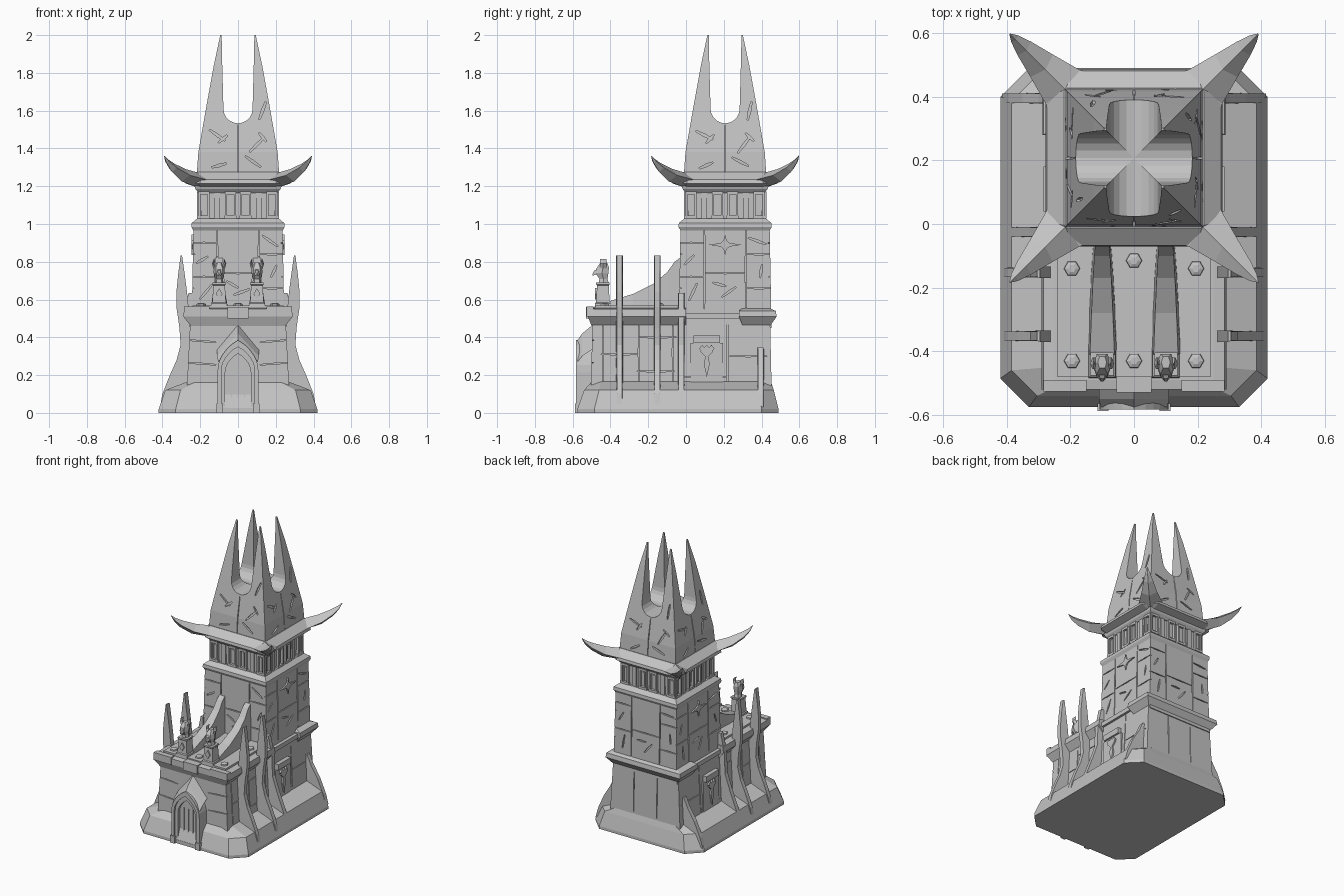
import bpy, bmesh, math
from mathutils import Matrix, Vector

old = bpy.data.objects.get("Cube")
if old:
    bpy.data.objects.remove(old, do_unlink=True)

stone = bpy.data.materials.new("grey stone")
stone.use_nodes = True
GREY = (0.55, 0.55, 0.55, 1)
stone.diffuse_color = GREY
stone.node_tree.nodes["Principled BSDF"].inputs["Base Color"].default_value = GREY

TOWER_Y = 0.207
QUARTERS = [Matrix.Translation((0, TOWER_Y, 0)) @ Matrix.Rotation(k * math.pi / 2, 4, 'Z') for k in range(4)]
I4 = Matrix()


def finish(name, bm):
    bmesh.ops.recalc_face_normals(bm, faces=bm.faces)
    me = bpy.data.meshes.new(name)
    bm.to_mesh(me)
    bm.free()
    me.materials.append(stone)
    ob = bpy.data.objects.new(name, me)
    bpy.context.collection.objects.link(ob)
    return ob


def add_loft(bm, rings, m=I4):
    """Skin a list of equal-length rings and cap both ends."""
    vs = [[bm.verts.new(m @ Vector(p)) for p in r] for r in rings]
    n = len(vs[0])
    for a, b in zip(vs, vs[1:]):
        for i in range(n):
            bm.faces.new((a[i], a[(i + 1) % n], b[(i + 1) % n], b[i]))
    bm.faces.new(vs[0][::-1])
    bm.faces.new(vs[-1])


def loft(name, rings, m=I4):
    bm = bmesh.new()
    add_loft(bm, rings, m)
    return finish(name, bm)


def rect(hx, y0, y1, z, c=0.0):
    """Horizontal rectangle ring, with cut corners if c is set."""
    if not c:
        return [(-hx, y0, z), (hx, y0, z), (hx, y1, z), (-hx, y1, z)]
    return [(-hx + c, y0, z), (hx - c, y0, z), (hx, y0 + c, z), (hx, y1 - c, z),
            (hx - c, y1, z), (-hx + c, y1, z), (-hx, y1 - c, z), (-hx, y0 + c, z)]


def square(r, z, c=0.0):
    return rect(r, -r, r, z, c)


def box(name, x0, x1, y0, y1, z0, z1, m=I4):
    return loft(name, [[(x0, y0, z), (x1, y0, z), (x1, y1, z), (x0, y1, z)] for z in (z0, z1)], m)


def blade(bm, u, z, length, angle, radius, width=0.006, m=I4):
    """Thin pointed chisel lying on a wall at a given distance from the axis."""
    c, s = math.cos(math.radians(angle)), math.sin(math.radians(angle))
    rings = []
    for d in (-0.01, 0.01):
        ring = []
        for a, b in ((-1, -.5), (0, -1), (1, -.5), (1, .5), (0, 1), (-1, .5)):
            a, b = a * length / 2, b * width / 2
            pu, pz = u + a * c - b * s, z + a * s + b * c
            ring.append((pu, -radius(pz) + d, pz))
        rings.append(ring)
    add_loft(bm, rings, m)


def carve(target, cutter):
    mod = target.modifiers.new("carve", 'BOOLEAN')
    mod.operation, mod.object, mod.solver = 'DIFFERENCE', cutter, 'EXACT'
    mod.use_self = True
    bpy.context.view_layer.objects.active = target
    bpy.ops.object.modifier_apply(modifier=mod.name)
    bpy.data.objects.remove(cutter, do_unlink=True)


# Sloping foundation
loft("foundation", [rect(.42, -.575, .49, 0, .09), rect(.42, -.575, .49, .02, .09),
                    rect(.385, -.54, .465, .12, .08), rect(.27, -.5, .45, .165, .05)])

# Lower keep with masonry seams
keep = loft("keep_walls", [rect(.275, -.505, .455, .05), rect(.252, -.495, .445, .5)])
bm = bmesh.new()
for s in (-1, 1):
    side = Matrix.Rotation(s * math.pi / 2, 4, 'Z')
    for u in (-.44, -.25, -.07, .22):
        blade(bm, s * u, .32, .36, 90, lambda z: .278 - z * .05, m=side)
    for u, z, w in ((-.35, .31, .2), (-.16, .22, .2), (.33, .3, .2), (.1, .19, .22), (-.15, .4, .2)):
        blade(bm, s * u, z, w, 0, lambda z: .278 - z * .05, m=side)
    for z in (.26, .38):
        blade(bm, s * .19, z, .15, 4 * s, lambda z: .505 - z * .02)
    blade(bm, s * .09, .32, .3, 90, lambda z: .455 - z * .02, m=Matrix.Rotation(math.pi, 4, 'Z'))
carve(keep, finish("seam_cutter", bm))

# Flared ledges and flat roof of the keep
loft("front_ledge", [rect(.25, -.5, 0, .46), rect(.29, -.52, 0, .51),
                     rect(.285, -.52, 0, .55), rect(.25, -.49, 0, .555)])
loft("back_ledge", [rect(.25, .3, .445, .46), rect(.288, .28, .48, .51),
                    rect(.285, .28, .475, .54), rect(.24, .3, .44, .555)])
box("keep_roof", -.24, .24, -.48, .02, .54, .568)
box("front_keystone", -.055, .055, -.53, -.48, .5, .56)
for s in (-1, 1):
    box("front_corner_block", *sorted((s * .15, s * .285)), -.527, -.49, .51, .562)
    box("side_band", *sorted((s * .24, s * .268)), -.02, .46, .5, .53)
for x, y in ((-.195, -.14), (0, -.115), (.195, -.14), (-.195, -.43), (0, -.43), (.195, -.43)):
    hexes = [[(x + r * math.cos(k * math.pi / 3), y + r * math.sin(k * math.pi / 3), z)
              for k in range(6)] for r, z in ((.027, .56), (.024, .577), (.012, .582))]
    loft("roof_bolt", hexes)

# Tower shaft with seams and cracks on every side
shaft = loft("tower_shaft", [square(.246, .45), square(.236, .98)], QUARTERS[0])
wall = lambda z: .246 - (z - .45) * .0189
bm = bmesh.new()
for k, m in enumerate(QUARTERS):
    for s in (-1, 1):
        blade(bm, s * .11, .76, .42, 90, wall, .008, m)
    for u, z, w in ((-.18, .72, .13), (.18, .66, .13), (-.18, .9, .13), (.18, .84, .13), (0, .74, .21)):
        blade(bm, u, z, w, 0, wall, .007, m)
    for u, z, w, a in ((.17, .91, .1, -35), (-.17, .64, .1, 50), (.02, .64, .09, 20),
                       (-.03, .68, .07, -30), (.19, .75, .07, 65), (-.19, .81, .07, 30)):
        blade(bm, u, z, w, a + 15 * k, wall, .012, m)
carve(shaft, finish("crack_cutter", bm))

# Cornices and window storey
loft("lower_cornice", [square(.236, .965), square(.247, .985), square(.245, 1.005), square(.215, 1.03)], QUARTERS[0])
loft("window_storey", [square(.2, 1.0), square(.203, 1.2)], QUARTERS[0])
loft("upper_cornice", [square(.208, 1.165), square(.225, 1.185), square(.235, 1.215)], QUARTERS[0])
for m in QUARTERS:
    for x in (-.18, -.04, .04, .18):
        # frame bars around a sunken pane, with a sill
        for a, b, z0, z1 in ((-.029, -.018, 1.035, 1.17), (.018, .029, 1.035, 1.17),
                             (-.029, .029, 1.157, 1.172), (-.032, .032, 1.03, 1.045)):
            box("window_frame", x + a, x + b, -.218, -.19, z0, z1, m=m)
        box("window_pane", x - .008, x + .008, -.207, -.19, 1.055, 1.145, m=m)
    box("window_pier", -.125, -.095, -.21, -.19, 1.02, 1.18, m=m)
    box("window_pier", .095, .125, -.21, -.19, 1.02, 1.18, m=m)

# Broad brim with upswept corner horns
loft("roof_brim", [square(.22, 1.195, .02), square(.278, 1.215, .075), square(.274, 1.235, .075),
                   square(.22, 1.275, .01)], QUARTERS[0])
HORN = ((.15, 1.225, .125, .03), (.225, 1.236, .075, .036), (.29, 1.258, .05, .033),
        (.345, 1.298, .03, .022), (.375, 1.332, .015, .011), (.39, 1.36, .002, .002))
diag = Matrix.Rotation(math.pi / 4, 4, 'Z')
for m in QUARTERS:
    rings = []
    for d, z, w, h in HORN:
        r = d * math.sqrt(2)
        rings.append([(r, -w, z), (r + h * .3, 0, z - h), (r, w, z), (r - h * .5, 0, z + h)])
    loft("brim_horn", rings, m @ diag)

# Crown: tapering spire split by two crossing rounded slots
crown = loft("crown_spire", [square(.216, 1.24), square(.217, 1.28), square(.21, 1.38),
                             square(.168, 1.62), square(.128, 1.84), square(.094, 2.0)], QUARTERS[0])
slot = [(.088, 2.1), (.085, 1.9), (.077, 1.61)]
slot += [(.077 * math.cos(t * math.pi / 10), 1.61 - .077 * math.sin(t * math.pi / 10)) for t in range(1, 10)]
slot += [(-x, z) for x, z in reversed(slot[:3])]
for m in QUARTERS[:2]:
    carve(crown, loft("slot_cutter", [[(x, y, z) for x, z in slot] for y in (-.4, .4)], m))
slope = lambda z: .217 - max(0, z - 1.38) * .175 - .007
bm = bmesh.new()
for k, m in enumerate(QUARTERS):
    blade(bm, 0, 1.4, .25, 90, slope, .006, m)
    for u, z, w, a in ((-.11, 1.47, .1, -35), (-.08, 1.45, .06, 40), (.1, 1.42, .11, 45), (.13, 1.46, .06, -50),
                       (.08, 1.33, .1, -35), (-.1, 1.31, .08, 15), (.13, 1.6, .1, 70)):
        blade(bm, u, z, w, a + 8 * k, slope, .014, m)
carve(crown, finish("crack_cutter", bm))

# Curved side ribs: (outer x, inner x, z)
TALL = ((.415, .25, .02), (.4, .25, .1), (.365, .25, .19), (.325, .25, .28), (.304, .25, .36), (.31, .255, .45),
        (.326, .262, .56), (.326, .27, .64), (.316, .283, .74), (.304, .296, .832))
MID = ((.415, .24, .02), (.385, .24, .12), (.33, .24, .26), (.295, .24, .36), (.29, .24, .5), (.262, .24, .635))
LOW = ((.415, .25, .03), (.395, .25, .1), (.35, .25, .2), (.3, .25, .28), (.27, .25, .345))
for s in (-1, 1):
    for y, prof, name in ((-.352, TALL, "tall_rib"), (-.152, TALL, "tall_rib"),
                          (-.025, MID, "middle_rib"), (.395, LOW, "back_rib")):
        t = .018
        loft(name, [[(s * b, y - t, z), (s * a, y - t * .8, z), (s * a, y + t * .8, z), (s * b, y + t, z)]
                    for a, b, z in prof])

    # Side panel with hanging emblem, upper cross emblem
    side = Matrix.Rotation(s * math.pi / 2, 4, 'Z')
    c = s * .11
    box("side_panel", c - .085, c + .085, -.272, -.24, .14, .37, m=side)
    box("side_panel_lintel", c - .07, c + .07, -.285, -.24, .37, .41, m=side)
    for u, z, w, h in ((0, .325, .035, .035), (0, .26, .016, .07), (-.025, .34, .015, .02), (.025, .34, .015, .02)):
        loft("side_emblem", [[(c + u - w, y, z), (c + u, y, z - h), (c + u + w, y, z), (c + u, y, z + h)]
                             for y in (-.26, -.283)], side)
    for w, h in ((.085, .014), (.014, .055), (.035, .03)):
        loft("cross_emblem", [[(s * TOWER_Y - w, y, .89), (s * TOWER_Y, y, .89 - h), (s * TOWER_Y + w, y, .89),
                               (s * TOWER_Y, y, .89 + h)] for y in (-.23, -.247)], side)

    # Sweeping roof buttress
    x = s * .1
    loft("roof_buttress", [[(x - w, y, .55), (x + w, y, .55), (x + w * .8, y, z), (x - w * .8, y, z)]
                           for y, z, w in ((-.41, .59, .048), (-.28, .63, .042), (-.17, .685, .036),
                                           (-.1, .745, .031), (-.06, .8, .027), (-.02, .83, .025))])

    # Pedestal and perched beast
    loft("pedestal", [[(x + a * w, -.44 + b * w, z) for a, b in ((-1, -1), (1, -1), (1, 1), (-1, 1))]
                      for w, z in ((.044, .55), (.042, .58), (.036, .585), (.031, .675), (.036, .68), (.036, .69))])
    loft("pedestal_crest", [[(x - .018, y, .63), (x, y, .6), (x + .018, y, .63), (x, y, .66)] for y in (-.47, -.482)])
    loft("beast_head", [[(x + a * w, y + b * d, z) for a, b in ((-.6, -1), (.6, -1), (1, 0), (.6, 1), (-.6, 1), (-1, 0))]
                        for w, d, y, z in ((.024, .026, -.435, .685), (.02, .022, -.437, .71), (.029, .034, -.445, .74),
                                           (.028, .032, -.44, .77), (.014, .018, -.435, .795))])
    loft("beast_snout", [[(x - w, y, z - w), (x + w, y, z - w), (x + w * .6, y, z + w), (x - w * .6, y, z + w)]
                         for y, z, w in ((-.46, .75, .017), (-.485, .742, .012), (-.495, .73, .004))])
    for e in (-1, 1):
        loft("beast_ear", [[(x + e * u - w, -.44, z), (x + e * u, -.455, z), (x + e * u + w, -.44, z), (x + e * u, -.42, z)]
                           for u, z, w in ((.02, .765, .011), (.031, .79, .007), (.027, .815, .001))])


# Pointed doorway: nested arch bands, door leaf and gabled hood
def arch(w, spring, top, n=6):
    right = [(w, 0)] + [(w * math.cos(i / n * math.pi / 2) ** .8 if i < n else 0,
                         spring + (top - spring) * (i / n) ** .9) for i in range(n + 1)]
    return right + [(-x, z) for x, z in reversed(right[:-1])]


def arch_band(name, outer, inner, front):
    loft(name, [[(a[0], front, a[1]), (b[0], front, b[1]), (b[0], -.48, b[1]), (a[0], -.48, a[1])]
                for a, b in zip(arch(*outer), arch(*inner))])


arch_band("outer_door_arch", (.108, .22, .385), (.088, .22, .35), -.583)
arch_band("inner_door_arch", (.09, .22, .355), (.068, .21, .315), -.57)
loft("door_leaf", [[(x, y, z) for x, z in arch(.072, .21, .32)] for y in (-.548, -.48)])
for x in (-.035, 0, .035):
    box("door_plank_strip", x - .003, x + .003, -.553, -.54, .03, .25)
for s in (-1, 1):
    box("door_plinth", *sorted((s * .08, s * .115)), -.588, -.5, 0, .05)
loft("door_hood", [[(-w, y, z0), (0, y, z0 + h), (w, y, z0), (0, y, z0 + h - .05)]
                   for y, z0, w, h in ((-.575, .27, .105, .115), (-.55, .3, .11, .12), (-.49, .34, .11, .13))])
box("door_step", -.1, .1, -.575, -.5, 0, .025)
